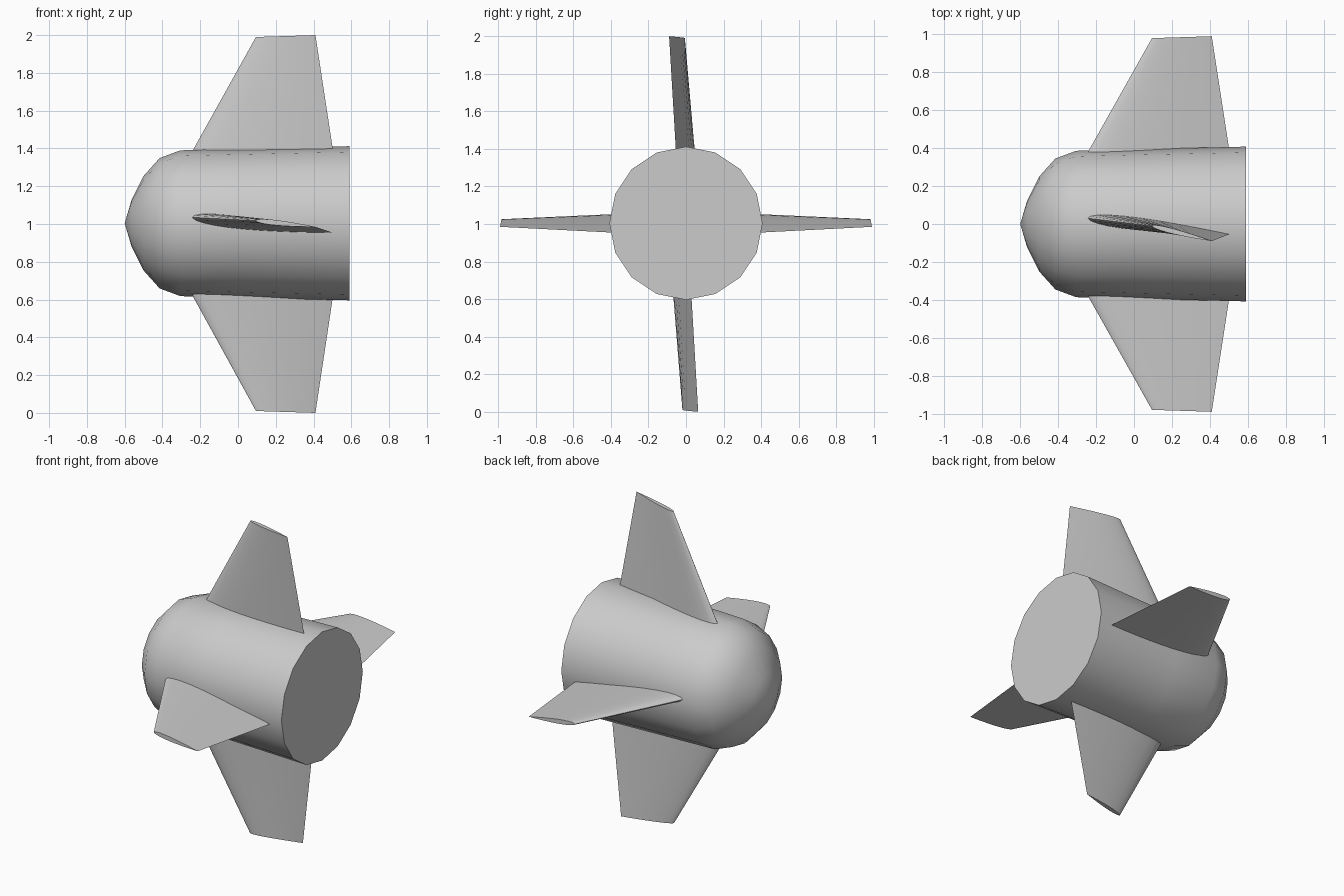
import bpy, bmesh, math
from mathutils import Vector

cube = bpy.data.objects.get("Cube")
if cube:
    bpy.data.objects.remove(cube)

grey = bpy.data.materials.new("light grey")
grey.use_nodes = True
colour = (0.6, 0.6, 0.6, 1)
grey.diffuse_color = colour
grey.node_tree.nodes["Principled BSDF"].inputs["Base Color"].default_value = colour

CENTRE = 1.004


def finish(name, bm, angle):
    bmesh.ops.recalc_face_normals(bm, faces=bm.faces)
    mesh = bpy.data.meshes.new(name)
    bm.to_mesh(mesh)
    bm.free()
    mesh.materials.append(grey)
    obj = bpy.data.objects.new(name, mesh)
    bpy.context.collection.objects.link(obj)
    bpy.ops.object.select_all(action='DESELECT')
    obj.select_set(True)
    bpy.context.view_layer.objects.active = obj
    bpy.ops.object.shade_smooth_by_angle(angle=math.radians(angle))


def loft(bm, rings):
    # skin between rings of equal length
    for a, b in zip(rings, rings[1:]):
        for i in range(len(a)):
            j = (i + 1) % len(a)
            bm.faces.new((a[i], a[j], b[j], b[i]))


# Body: sixteen-sided tapered barrel with a blunt pointed nose
def build_body(sides=16):
    bm = bmesh.new()
    profile = [(-0.563, 0.125), (-0.5, 0.25), (-0.415, 0.345),
               (-0.305, 0.386), (0.0, 0.394), (0.59, 0.408)]
    rings = []
    for x, r in profile:
        angles = [math.tau * i / sides for i in range(sides)]
        rings.append([bm.verts.new((x, r * math.sin(t), CENTRE + r * math.cos(t)))
                      for t in angles])
    loft(bm, rings)
    tip = bm.verts.new((-0.6, 0, CENTRE))
    for i in range(sides):
        bm.faces.new((tip, rings[0][i], rings[0][(i + 1) % sides]))
    bm.faces.new(rings[-1])
    finish("body", bm, 40)


# Fins: aerofoil sections lofted from inside the body out to the tip
def section(lead, trail, thick, steps=12):
    # points are (x, sideways, outward)
    lead, trail = Vector(lead), Vector(trail)

    def point(t, side):
        half = thick * (1.485 * math.sqrt(t) - 0.63 * t - 1.758 * t ** 2
                        + 1.4215 * t ** 3 - 0.5185 * t ** 4)
        return lead.lerp(trail, t) + Vector((0, side * half, 0))
    ts = [(1 - math.cos(math.pi * i / steps)) / 2 for i in range(steps + 1)]
    return [point(t, 1) for t in ts] + [point(t, -1) for t in ts[-2:0:-1]]


def build_fin(name, place, root_side, tip_side, reach):
    root = section((-0.24, root_side[0], 0.385), (0.5, root_side[1], 0.405), 0.066)
    tip = section((0.095, tip_side[0], reach - 0.01), (0.41, tip_side[1], reach), 0.028)
    inner = [r + (r - t) * 0.12 for r, t in zip(root, tip)]
    bm = bmesh.new()
    rings = [[bm.verts.new(place(*p)) for p in ring] for ring in (inner, root, tip)]
    loft(bm, rings)
    bm.faces.new(rings[0])
    bm.faces.new(rings[-1])
    finish(name, bm, 50)


build_body()

# Upright pair, pitched opposite ways
build_fin("top_fin", lambda x, s, o: (x, s, CENTRE + o),
          (0.03, -0.055), (-0.01, -0.09), 0.996)
build_fin("bottom_fin", lambda x, s, o: (x, s, CENTRE - o),
          (-0.05, 0.03), (-0.015, 0.065), 1.004)

# Level pair, mirrored across the body
for name, side in (("front_fin", -1), ("rear_fin", 1)):
    build_fin(name, lambda x, s, o, side=side: (x, side * o, 1 + s),
              (0.035, -0.045), (0.018, -0.015), 0.99)
